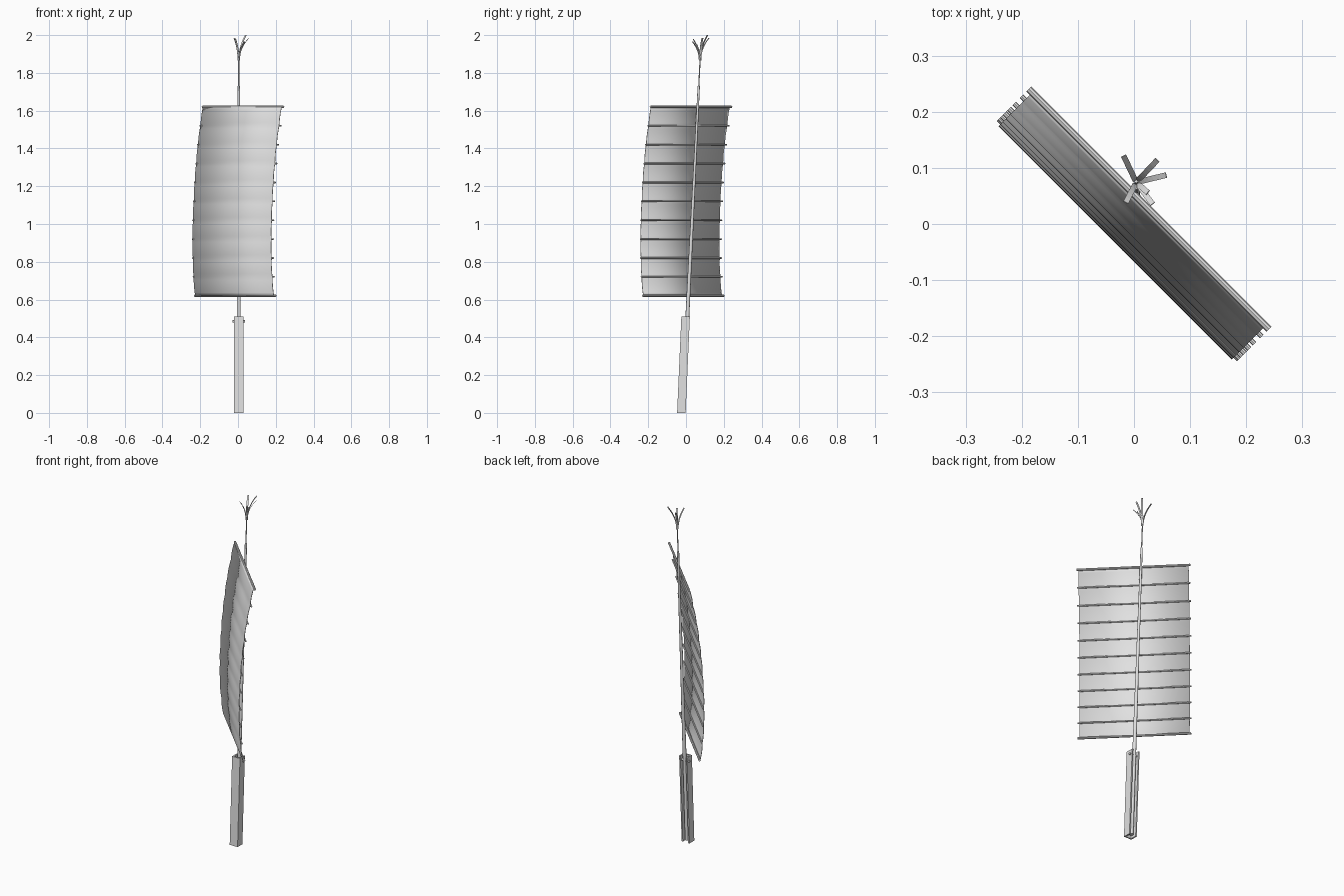
import bpy, bmesh, math
from mathutils import Vector, Matrix

if "Cube" in bpy.data.objects:
    bpy.data.objects.remove(bpy.data.objects["Cube"])

grey = bpy.data.materials.new("plain grey")
grey.use_nodes = True
colour = (0.75, 0.75, 0.75, 1)
grey.diffuse_color = colour
grey.node_tree.nodes["Principled BSDF"].inputs["Base Color"].default_value = colour


def finish(name, bm, smooth=False):
    mesh = bpy.data.meshes.new(name)
    bmesh.ops.recalc_face_normals(bm, faces=bm.faces)
    bm.to_mesh(mesh)
    bm.free()
    mesh.materials.append(grey)
    obj = bpy.data.objects.new(name, mesh)
    bpy.context.collection.objects.link(obj)
    if smooth:
        bpy.ops.object.select_all(action="DESELECT")
        obj.select_set(True)
        bpy.context.view_layer.objects.active = obj
        bpy.ops.object.shade_smooth_by_angle(angle=math.radians(40))
    return obj


def pole(name, start, end, r1, r2, sides=12):
    start, end = Vector(start), Vector(end)
    axis = end - start
    turn = axis.to_track_quat("Z", "Y").to_matrix().to_4x4()
    bm = bmesh.new()
    bmesh.ops.create_cone(bm, cap_ends=True, segments=sides, radius1=r1, radius2=r2,
                          depth=axis.length,
                          matrix=Matrix.Translation((start + end) / 2) @ turn)
    return finish(name, bm, sides > 4)


# Everything on the mast follows one slight backward rake
MAST_X, LEAN = 0.004, 0.0495


def on_mast(z):
    return Vector((MAST_X, LEAN * z - 0.018, z))


# Mast and the thin rod on its head
pole("mast", on_mast(0.01), on_mast(1.73), 0.012, 0.006)
pole("masthead_rod", on_mast(1.72), on_mast(1.9), 0.003, 0.003, 8)


# Mast housing: a front plate and two cheeks, open at the back
def plate(name, x0, x1, y0, y1, top=0.51):
    bm = bmesh.new()
    bmesh.ops.create_cube(bm, size=1)
    for v in bm.verts:
        z = (v.co.z + 0.5) * top
        x = x0 if v.co.x < 0 else x1
        y = y0 if v.co.y < 0 else y1
        v.co = (x, y + 0.044 * z, z)
    finish(name, bm)


plate("housing_front", -0.021, 0.03, -0.047, -0.04)
plate("housing_right_cheek", -0.021, -0.013, -0.04, -0.002)
plate("housing_left_cheek", 0.022, 0.03, -0.04, -0.002)
pole("pivot_bolt", (-0.028, 0.005, 0.485), (0.037, 0.005, 0.485), 0.006, 0.006)

# Sail: runs diagonally, bellied towards the front right
ALONG = Vector((1, -1, 0)).normalized()
BACK = Vector((1, 1, 0)).normalized()
BOTTOM, GAP = 0.62, 0.1
belly = [-.018, -.026, -.030, -.031, -.029, -.025, -.020, -.012, -.003, .010, .023]


def sail_point(level, s, push=0.0):
    i = min(int(level), len(belly) - 2)
    f = level - i
    c = belly[i] * (1 - f) + belly[i + 1] * f
    p = Vector((c, c, BOTTOM + GAP * level))
    return p + ALONG * s + BACK * push


STEPS = 6
bm = bmesh.new()
rows = []
for k in range((len(belly) - 1) * STEPS + 1):
    level = k / STEPS
    puff = -0.003 * abs(math.sin(math.pi * level))
    rows.append([bm.verts.new(sail_point(level, s, puff)) for s in (-0.294, 0.294)])
for a, b in zip(rows, rows[1:]):
    bm.faces.new((a[0], a[1], b[1], b[0]))
sail = finish("sail", bm, True)
thick = sail.modifiers.new("thickness", "SOLIDIFY")
thick.thickness = 0.003
thick.offset = 0

# Battens behind the sail, with stouter yard and boom
last = len(belly) - 1
for i in range(last + 1):
    edge = i in (0, last)
    name = "boom" if i == 0 else "yard" if edge else f"batten_{i}"
    r = 0.0065 if edge else 0.0045
    pole(name, sail_point(i, -0.303, 0.005), sail_point(i, 0.303, 0.005), r, r, 8)

# Tassel of flat strips curling outward from the rod
tips = [(-.021, .044, 1.985), (.035, .037, 2.0), (.05, .012, 1.985),
        (-.017, -.033, 1.98), (.027, -.036, 1.965), (.018, -.016, 1.95)]
root = on_mast(1.865)
for n, (dx, dy, top) in enumerate(tips):
    out = Vector((dx, dy, 0))
    side = Vector((-dy, dx, 0)).normalized() * 0.005
    bm = bmesh.new()
    rungs = []
    for j in range(9):
        t = j / 8
        p = root + out.normalized() * 0.003 + out * t ** 2.2
        p.z = root.z + (top - root.z) * t
        rungs.append((bm.verts.new(p - side), bm.verts.new(p + side)))
    for a, b in zip(rungs, rungs[1:]):
        bm.faces.new((a[0], a[1], b[1], b[0]))
    strip = finish(f"tassel_strip_{n + 1}", bm)
    mod = strip.modifiers.new("thickness", "SOLIDIFY")
    mod.thickness = 0.0015
